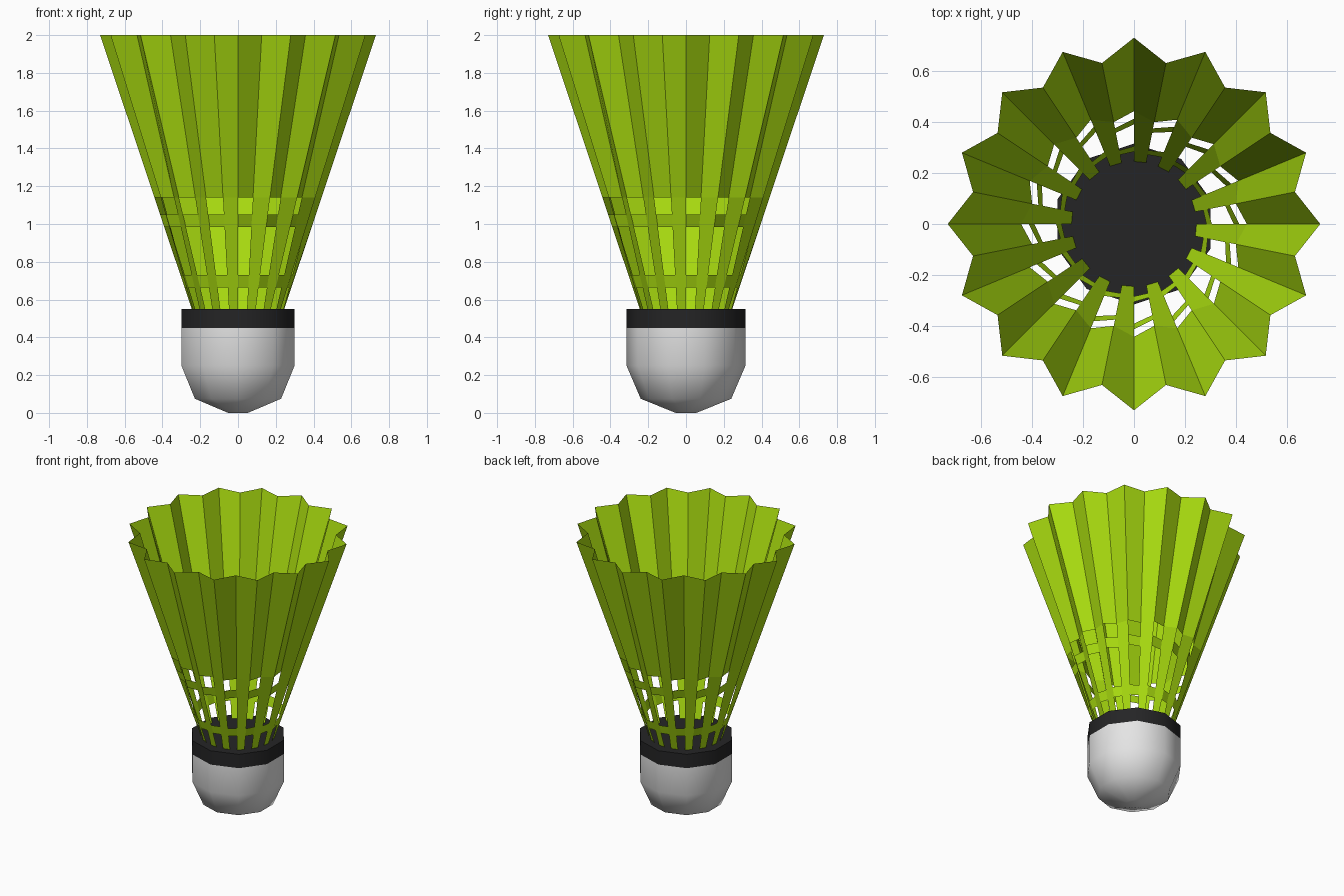
import bpy, bmesh, math

if "Cube" in bpy.data.objects:
    bpy.data.objects.remove(bpy.data.objects["Cube"])

N = 16                     # feathers round the skirt
Z0, Z1 = 0.55, 2.0         # skirt bottom and top
R_BASE, R_OUT, R_IN = 0.245, 0.73, 0.643


def material(name, rgb):
    m = bpy.data.materials.new(name)
    m.diffuse_color = (*rgb, 1)
    m.use_nodes = True
    m.node_tree.nodes["Principled BSDF"].inputs["Base Color"].default_value = m.diffuse_color
    return m


def make_object(name, bm, mat, smooth_angle=None):
    me = bpy.data.meshes.new(name)
    bmesh.ops.remove_doubles(bm, verts=bm.verts, dist=1e-5)
    bmesh.ops.recalc_face_normals(bm, faces=bm.faces)
    bm.to_mesh(me)
    bm.free()
    me.materials.append(mat)
    if smooth_angle:
        me.shade_smooth()
        me.set_sharp_from_angle(angle=math.radians(smooth_angle))
    ob = bpy.data.objects.new(name, me)
    bpy.context.collection.objects.link(ob)
    return ob


def lathe(name, profile, mat, sides=10, angle=60):
    """Closed low-poly turned shape, capped at both ends, corners on the y axis."""
    bm = bmesh.new()
    rings = []
    for r, z in profile:
        rings.append([bm.verts.new((r * math.cos(a), r * math.sin(a), z))
                      for a in (math.pi / 2 + 2 * math.pi * i / sides for i in range(sides))])
    for lo, hi in zip(rings, rings[1:]):
        for i in range(sides):
            j = (i + 1) % sides
            bm.faces.new((lo[i], lo[j], hi[j], hi[i]))
    bm.faces.new(rings[0][::-1])
    bm.faces.new(rings[-1])
    return make_object(name, bm, mat, angle)


def skirt_point(k, z):
    """Point on pleat line k (even = ridge, odd = valley) at height z."""
    t = (z - Z0) / (Z1 - Z0)
    r = R_BASE + t * ((R_IN if k % 2 else R_OUT) - R_BASE)
    a = math.pi * k / N
    return (r * math.cos(a), r * math.sin(a), z)


def panels(name, spans, parity, mat):
    """Pleat panels over the given height spans, on every second pleat."""
    bm = bmesh.new()
    for lo, hi in spans:
        for k in range(parity, 2 * N, 2):
            bm.faces.new([bm.verts.new(skirt_point(j, z)) for j, z in
                          ((k, lo), (k + 1, lo), (k + 1, hi), (k, hi))])
    return make_object(name, bm, mat)


green = material("lime green", (0.40, 0.72, 0.005))
white = material("cork white", (0.78, 0.78, 0.78))
black = material("band black", (0.018, 0.018, 0.019))

# Rounded nose and the dark band above it
lathe("nose", [(0.055, 0), (0.24, 0.075), (0.315, 0.25), (0.315, 0.45)], white)
lathe("band", [(0.315, 0.45), (0.315, 0.55)], black)

# Feathers running the full height, and the web with two rings between them
panels("feathers", [(Z0, 1.14), (1.14, Z1)], 1, green)
panels("upper_web", [(1.14, Z1)], 0, green)
panels("rings", [(0.665, 0.73), (0.985, 1.05)], 0, green)
